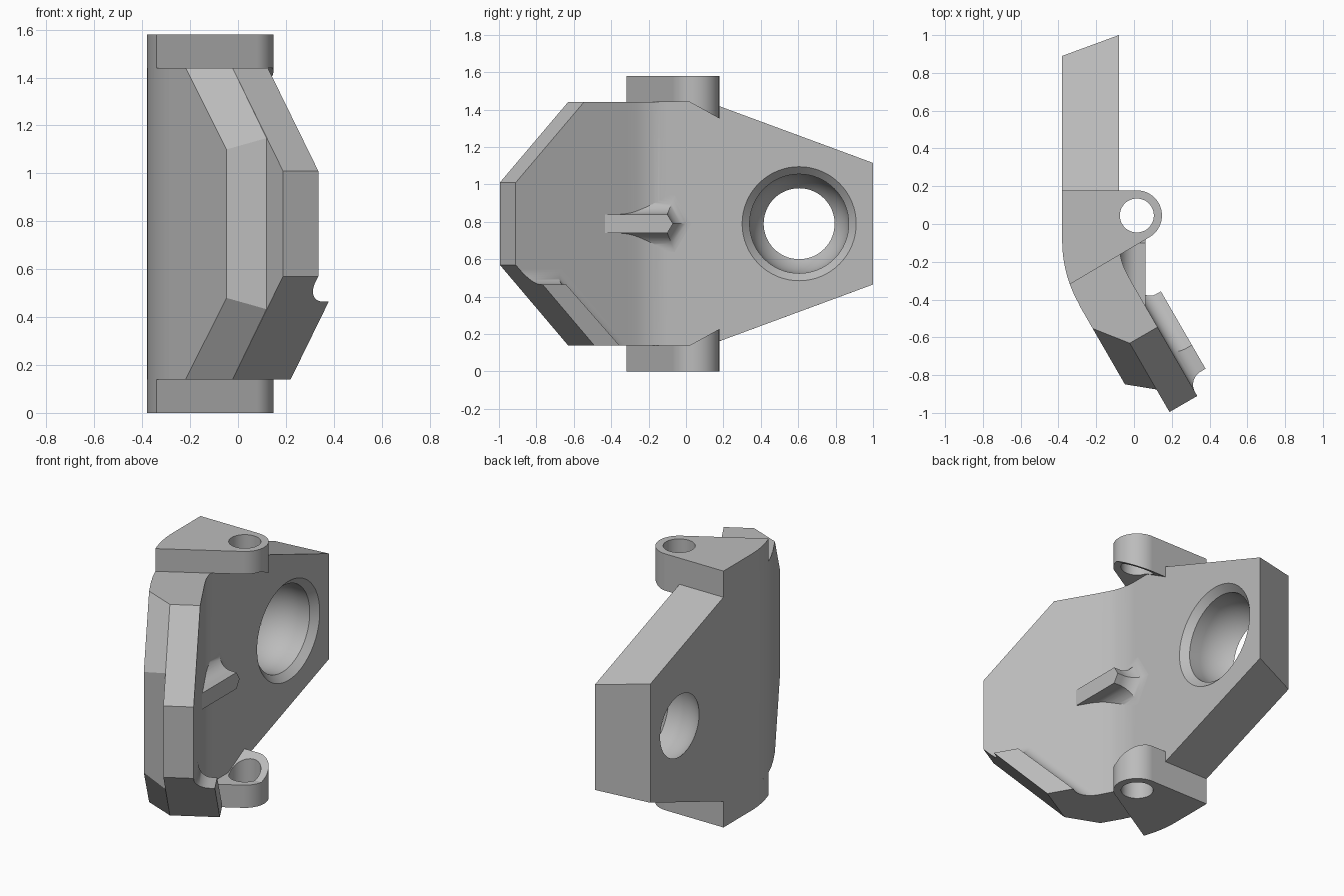
import bpy, bmesh, math
from mathutils import Vector

cube = bpy.data.objects.get("Cube")
if cube:
    bpy.data.objects.remove(cube)

grey = bpy.data.materials.new("plain grey")
grey.use_nodes = True
grey.diffuse_color = (0.5, 0.5, 0.5, 1)
grey.node_tree.nodes["Principled BSDF"].inputs["Base Color"].default_value = (0.5, 0.5, 0.5, 1)

HEIGHT = 1.58
MID = HEIGHT / 2
LOW, HIGH = 0.14, 1.44
INNER, LIP, OUTER = -0.165, -0.335, -0.466   # depths of the angled wing
PIN = Vector((0.015, 0.045))                 # hinge axis
BEND = Vector((0.29, -0.09))                 # bend axis


def finish(name, bm):
    bmesh.ops.recalc_face_normals(bm, faces=bm.faces)
    mesh = bpy.data.meshes.new(name)
    bm.to_mesh(mesh)
    bm.free()
    mesh.materials.append(grey)
    ob = bpy.data.objects.new(name, mesh)
    bpy.context.collection.objects.link(ob)
    return ob


def loft(name, rings, closed=False):
    """Skin equal-length rings; cap the ends unless the loop is closed."""
    bm = bmesh.new()
    loops = [[bm.verts.new(p) for p in r] for r in rings]
    n = len(loops[0])
    pairs = list(zip(loops, loops[1:]))
    for a, b in pairs:
        for i in range(n):
            j = (i + 1) % n
            bm.faces.new((a[i], a[j], b[j], b[i]))
    bm.faces.new(loops[0])
    bm.faces.new(loops[-1])
    return finish(name, bm)


def prism(name, outline, z0, z1):
    return loft(name, [[(x, y, z) for x, y in outline] for z in (z0, z1)])


def arc(centre, r, a0, a1, n=16):
    angles = [math.radians(a0 + (a1 - a0) * i / n) for i in range(n + 1)]
    return [(centre.x + r * math.cos(a), centre.y + r * math.sin(a)) for a in angles]


def wing(s, t, z):
    """Point on the wing: s along it, t through its thickness."""
    c, h = math.cos(math.pi / 6), 0.5
    return (h * s + c * t, -c * s + h * t, z)


def boolean(target, tool, operation):
    mod = target.modifiers.new(operation, 'BOOLEAN')
    mod.operation, mod.object, mod.solver = operation, tool, 'EXACT'
    bpy.context.view_layer.objects.active = target
    bpy.ops.object.modifier_apply(modifier=mod.name)
    bpy.data.objects.remove(tool)


# Curved bend joining the two halves of the plate
start = 0.26
bend = prism("bracket_body",
             [(-0.08, 0.1)] + arc(BEND, 0.37, 180, 210)
             + [wing(start, INNER, 0)[:2], wing(start, OUTER, 0)[:2]]
             + arc(BEND, 0.67, 210, 180) + [(-0.38, 0.1)], LOW, HIGH)


# Angled wing with clipped corners and a bevelled raised pad
def wing_ring(t, s_flat, s_end, z_end):
    half = [(start - 0.03, HIGH), (s_flat, HIGH), (s_end, z_end)]
    pts = half + [(s, HEIGHT - z) for s, z in reversed(half)]
    return [wing(s, t, z) for s, z in pts]


front_wing = loft("front_wing", [wing_ring(t, 0.535, 0.956, 1.01) for t in (INNER, LIP)])
wing_pad = loft("wing_pad", [wing_ring(LIP + 0.02, 0.535, 0.818, 1.147),
                             wing_ring(LIP, 0.535, 0.818, 1.147),
                             wing_ring(OUTER, 0.37, 0.711, 1.10)])


# Tapered rear plate with a slanted end
def plate_ring(x, y_end):
    z = 1.115 + (1 - y_end) * 0.37
    half = [(0.05, HIGH), (0.12, HIGH), (y_end, z)]
    return [(x, y, z) for y, z in half + [(y, HEIGHT - z) for y, z in reversed(half)]]


rear_plate = loft("rear_plate", [plate_ring(-0.08, 1.0), plate_ring(-0.38, 0.89)])


# Hinge lugs, with undersides sloping towards the rear
def hinge_lug(name, flip):
    outline = arc(PIN, 0.133, -60, 90, 32) + [(-0.38, 0.178)] + arc(BEND, 0.67, 180, 200)
    lug = prism(name, outline, HIGH, HEIGHT)
    bm = bmesh.new()
    bm.from_mesh(lug.data)
    bmesh.ops.bisect_plane(bm, geom=bm.verts[:] + bm.edges[:] + bm.faces[:],
                           plane_co=(0, 0.02, 0), plane_no=(0, 1, 0))
    for v in bm.verts:
        if v.co.z < HIGH + 0.01:
            v.co.z -= 0.55 * max(0, v.co.y - 0.02)
        if flip:
            v.co.z = HEIGHT - v.co.z
    bmesh.ops.recalc_face_normals(bm, faces=bm.faces)
    bm.to_mesh(lug.data)
    bm.free()
    return lug


lugs = [hinge_lug("upper_lug", False), hinge_lug("lower_lug", True)]


# Concave flare used at the feet of the rib and ridge
def flare(radius, steps=10):
    for i in range(steps + 1):
        a = math.pi / 2 * i / steps
        yield radius * (1 - math.sin(a)), radius * (1 - math.cos(a))


# Stop rib with flared flanks and a pointed nose
def rib_ring(x, o):
    w = 0.05 + o
    return [(x, -0.46, MID - w), (x, -0.10 + o * 0.4, MID - w), (x, -0.07 + o, MID),
            (x, -0.10 + o * 0.4, MID + w), (x, -0.46, MID + w)]


rib_levels = [(0.06, 0)] + [(-0.08 + h, o) for h, o in reversed(
    [(h, o) for h, o in ((b, a) for a, b in flare(0.1))])][0:]
rib_levels = sorted(rib_levels, reverse=True) + [(-0.14, 0.1)]
stop_rib = loft("stop_rib", [rib_ring(x, o) for x, o in rib_levels])


# Raised ridge along the lower clipped corner
def ridge_ring(t, o):
    top = 0.465 + o
    edge = lambda z: 0.535 + (z - LOW) * 0.979
    return [wing(edge(LOW) - 0.155 - 1.4 * o, t, LOW), wing(edge(LOW), t, LOW),
            wing(edge(top), t, top), wing(edge(top) - 0.145 - 1.4 * o, t, top)]


ridge_levels = sorted([(-0.055, 0)] + [(INNER + h, o) for o, h in flare(0.08)], reverse=True)
corner_ridge = loft("corner_ridge",
                    [ridge_ring(t, o) for t, o in ridge_levels + [(INNER - 0.03, 0.08)]])

for part in [front_wing, wing_pad, rear_plate] + lugs + [stop_rib, corner_ridge]:
    boolean(bend, part, 'UNION')

# Pin holes through both lugs
boolean(bend, prism("pin_cutter", arc(PIN, 0.09, 0, 352.5, 47), -0.1, HEIGHT + 0.1), 'DIFFERENCE')

# Countersunk rounded socket through the rear plate
socket = [(-0.04, 0.345), (-0.12, 0.265)]
for i in range(13):
    a = math.radians(44.3 * i / 12)
    socket.append((-0.195 - 0.265 * math.sin(a), 0.265 * math.cos(a)))
socket.append((-0.45, 0.19))
centre = Vector((0.605, MID))
boolean(bend, loft("socket_cutter", [[(x, y, z) for y, z in arc(centre, r, 0, 354.375, 63)]
                                     for x, r in socket]), 'DIFFERENCE')

# Smooth curves, crisp edges
bpy.ops.object.select_all(action='DESELECT')
bend.select_set(True)
bpy.context.view_layer.objects.active = bend
bpy.ops.object.shade_smooth_by_angle(angle=math.radians(25))
weighted = bend.modifiers.new("even_shading", 'WEIGHTED_NORMAL')
weighted.keep_sharp = True
